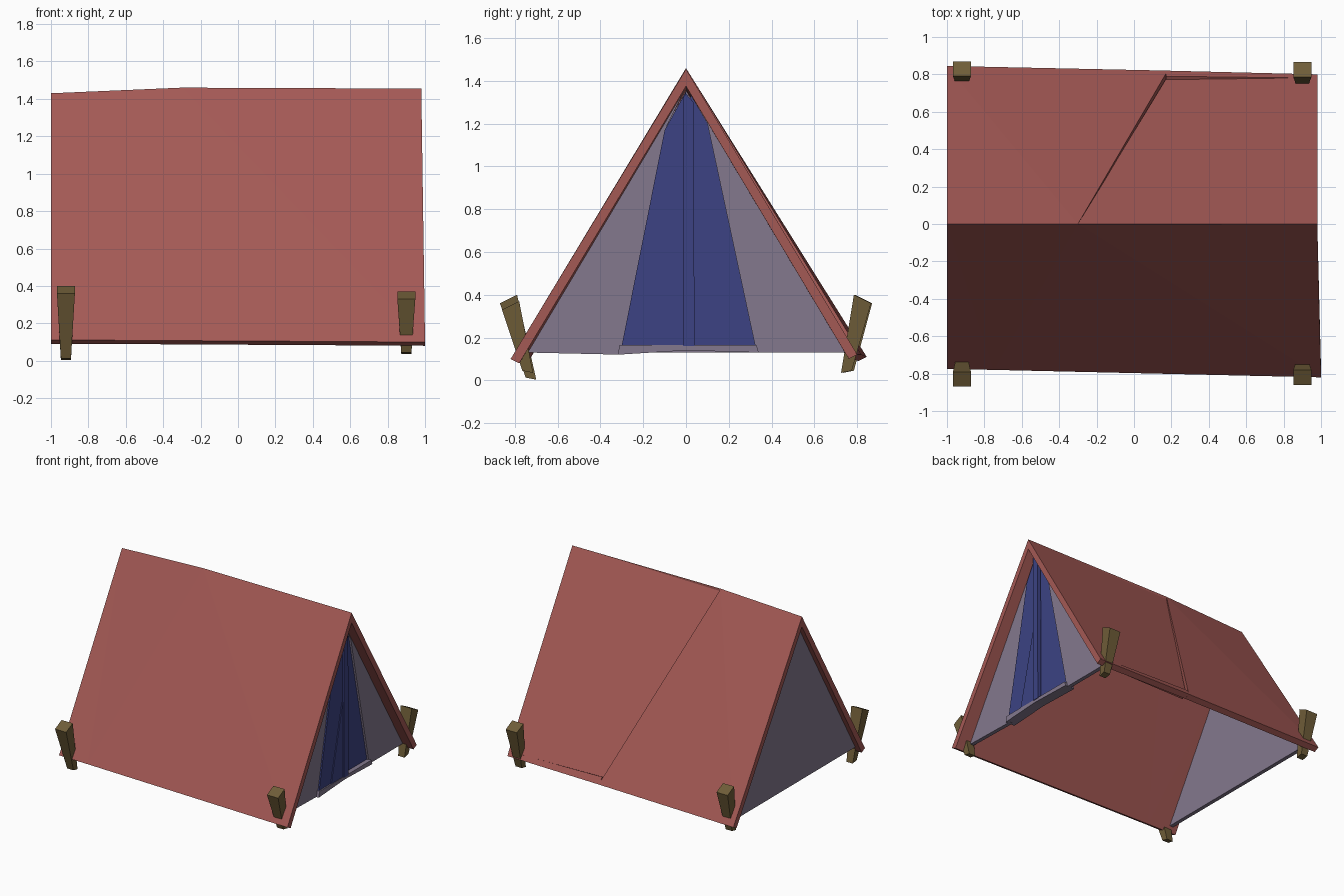
import bpy, bmesh
from mathutils import Vector

if "Cube" in bpy.data.objects:
    bpy.data.objects.remove(bpy.data.objects["Cube"])


def material(name, rgb):
    m = bpy.data.materials.new(name)
    m.diffuse_color = (*rgb, 1)
    m.use_nodes = True
    m.node_tree.nodes["Principled BSDF"].inputs["Base Color"].default_value = m.diffuse_color
    return m


RED = material("red canvas", (0.37, 0.10, 0.09))
GREY = material("mauve lining", (0.23, 0.19, 0.27))
BLUE = material("blue door", (0.045, 0.055, 0.23))
WOOD = material("olive wood", (0.16, 0.11, 0.04))


def slab(name, outer, inner, faces, mat):
    """Closed sheet between matching outer and inner outlines."""
    bm = bmesh.new()
    a = [bm.verts.new(p) for p in outer]
    b = [bm.verts.new(p) for p in inner]
    n = len(a)
    for f in faces:
        bm.faces.new([a[i] for i in f])
        bm.faces.new([b[i] for i in reversed(f)])
    for i in range(n):
        j = (i + 1) % n
        bm.faces.new((a[i], a[j], b[j], b[i]))
    bmesh.ops.recalc_face_normals(bm, faces=bm.faces)
    me = bpy.data.meshes.new(name)
    bm.to_mesh(me)
    bm.free()
    ob = bpy.data.objects.new(name, me)
    bpy.context.collection.objects.link(ob)
    me.materials.append(mat)
    return ob


def roof(name, outer, faces):
    # ridge points thicken straight down, hem points thicken inwards
    inner = []
    for x, y, z in outer:
        if z > 1:
            inner.append((x, y, z - 0.08))
        else:
            inner.append((x, y - 0.04 if y > 0 else y + 0.04, z - 0.02))
    return slab(name, outer, inner, faces, RED)


def panel(name, yz, x, thick, mat):
    return slab(name, [(x, y, z) for y, z in yz], [(x - thick, y, z) for y, z in yz],
                [tuple(range(len(yz)))], mat)


# Front slope: sagging canvas in large triangles
roof("front_roof",
     [(-1, 0, 1.43), (-0.3, 0, 1.46), (0.98, 0, 1.455),
      (1, -0.82, 0.10), (-0.75, -0.78, 0.11), (-1, -0.775, 0.11)],
     [(0, 4, 5), (0, 1, 4), (1, 3, 4), (1, 2, 3)])

# Back slope: raised left sheet and slightly recessed right sheet
roof("back_roof_left",
     [(-1, 0, 1.43), (-0.3, 0, 1.46), (0.18, 0.82, 0.12), (-1, 0.845, 0.11)],
     [(0, 1, 3), (1, 2, 3)])
roof("back_roof_right",
     [(-0.3, 0, 1.44), (0.98, 0, 1.455), (0.98, 0.795, 0.13), (0.18, 0.79, 0.13)],
     [(0, 1, 3), (1, 2, 3)])

# Hem along the bottom of the recessed sheet
slab("back_hem",
     [(0.17, 0.82, 0.12), (0.98, 0.80, 0.12), (0.98, 0.78, 0.15), (0.17, 0.79, 0.17)],
     [(0.17, 0.78, 0.10), (0.98, 0.76, 0.10), (0.98, 0.75, 0.13), (0.17, 0.75, 0.15)],
     [(0, 1, 2, 3)], RED)

# Rear end wall
panel("rear_wall", [(-0.74, 0.13), (0.79, 0.13), (0, 1.36)], -0.93, 0.03, GREY)

# Entrance wall, its sill and lining
panel("entrance_left", [(-0.74, 0.13), (-0.30, 0.12), (-0.09, 1.19), (0, 1.37)], 0.90, 0.03, GREY)
panel("entrance_right", [(0.77, 0.13), (0.33, 0.13), (0.10, 1.20), (0, 1.37)], 0.90, 0.03, GREY)
panel("entrance_sill", [(-0.32, 0.12), (0, 0.14), (0.34, 0.13), (0.33, 0.165), (-0.31, 0.165)],
      0.92, 0.08, GREY)

# Door leaves with a central closing strip
panel("door_left", [(-0.30, 0.165), (0, 0.165), (0, 1.35), (-0.10, 1.17)], 0.91, 0.02, BLUE)
panel("door_right", [(0.02, 0.165), (0.34, 0.165), (0.10, 1.20), (0.02, 1.34)], 0.885, 0.02, BLUE)
panel("door_flap_fold", [(-0.16, 0.165), (-0.01, 0.165), (-0.02, 0.75)], 0.917, 0.01, BLUE)
panel("door_strip", [(-0.015, 0.16), (0.04, 0.16), (0.035, 1.30), (0, 1.34), (-0.015, 1.32)],
      0.925, 0.03, BLUE)


# Tapered pegs leaning outwards at the corners
def peg(name, x, s, low, high, y_low, y_high):
    def ring(y, z, wx, wy, tilt):
        return [(x + sx * wx, s * y + sy * s * wy, z + sy * tilt)
                for sx, sy in ((-1, -1), (1, -1), (1, 1), (-1, 1))]
    slab(name, ring(y_high, high, 0.048, 0.04, -0.02),
         ring(y_low, low, 0.027, 0.025, 0.005), [(0, 1, 2, 3)], WOOD)


peg("peg_front_left", -0.92, -1, 0.008, 0.38, 0.725, 0.83)
peg("peg_front_right", 0.90, -1, 0.04, 0.35, 0.74, 0.82)
peg("peg_back_left", -0.92, 1, 0.04, 0.38, 0.76, 0.83)
peg("peg_back_right", 0.90, 1, 0.04, 0.38, 0.75, 0.825)
